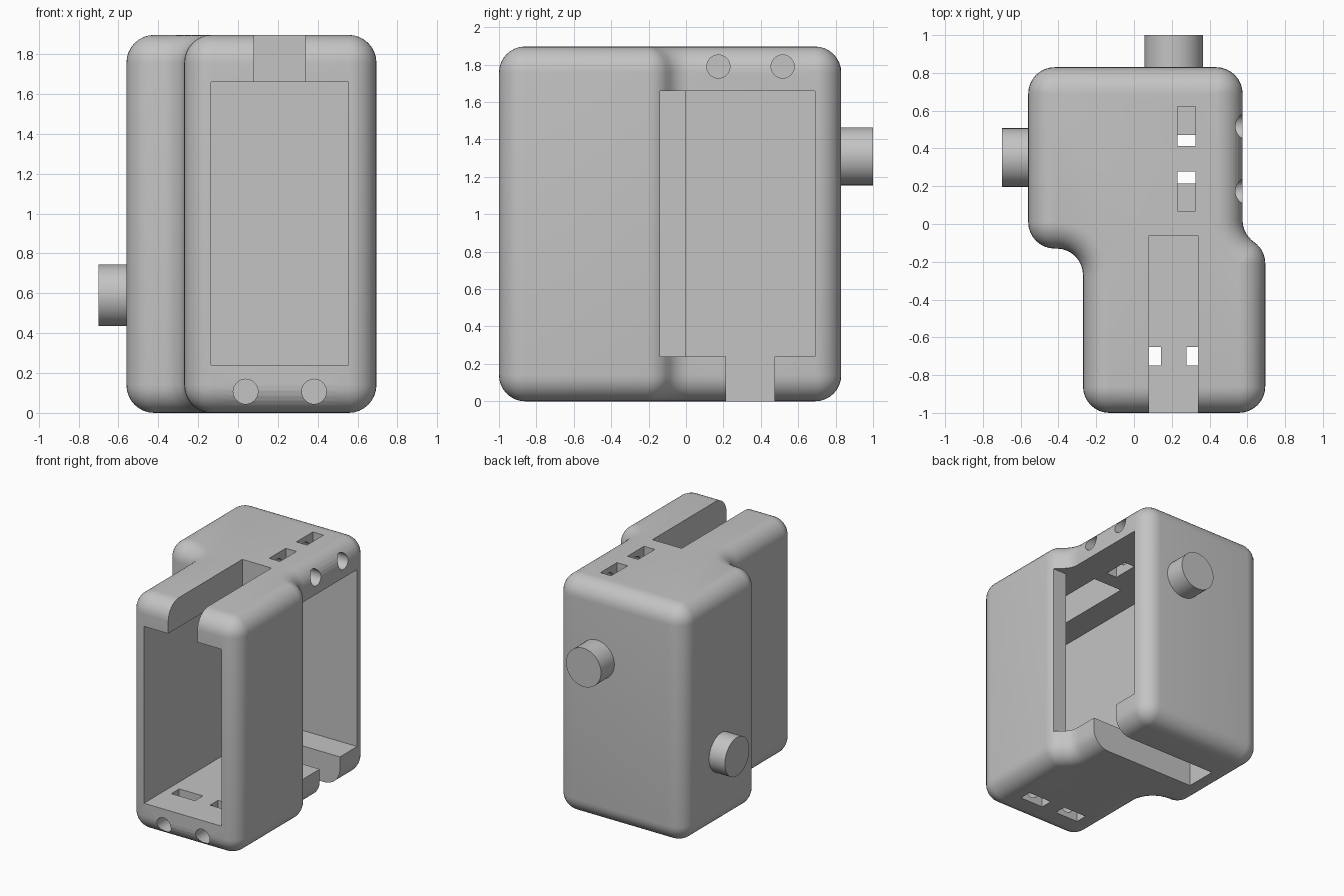
import bpy, bmesh, math
from mathutils import Vector

if "Cube" in bpy.data.objects:
    bpy.data.objects.remove(bpy.data.objects["Cube"], do_unlink=True)

R = 0.14        # edge rounding
H = 1.897       # body height
STEPS = 8

grey = bpy.data.materials.new("plain grey")
grey.use_nodes = True
grey.diffuse_color = (0.55, 0.55, 0.55, 1)
grey.node_tree.nodes["Principled BSDF"].inputs["Base Color"].default_value = grey.diffuse_color


def arc(cx, cy, a0, a1, side=1):
    """Points with outward normals; side -1 makes a hollow corner."""
    out = []
    for i in range(STEPS + 1):
        a = math.radians(a0 + (a1 - a0) * i / STEPS)
        n = Vector((math.cos(a), math.sin(a), 0))
        out.append((Vector((cx, cy, 0)) + n * R * side, n))
    return out


def add_body():
    outline = (arc(-0.13, -0.86, 180, 270) + arc(0.555, -0.86, 270, 360)
               + arc(0.555, -0.21, 0, 55) + arc(0.715, 0.02, 55, 0, -1)
               + arc(0.435, 0.69, 0, 90) + arc(-0.42, 0.69, 90, 180)
               + arc(-0.42, 0.01, 180, 270) + arc(-0.41, -0.27, 270, 180, -1))
    # rounded bottom rim, then rounded top rim
    layers = []
    for i in range(STEPS + 1):
        t = math.pi / 2 * i / STEPS
        layers.append((R * (1 - math.sin(t)), R * (1 - math.cos(t))))
    layers += [(inset, H - z) for inset, z in reversed(layers)]
    bm = bmesh.new()
    rings = [[bm.verts.new(p - n * inset + Vector((0, 0, z))) for p, n in outline]
             for inset, z in layers]
    count = len(outline)
    for low, high in zip(rings, rings[1:]):
        for i in range(count):
            j = (i + 1) % count
            bm.faces.new((low[i], low[j], high[j], high[i]))
    bm.faces.new(list(reversed(rings[0])))
    bm.faces.new(rings[-1])
    bmesh.ops.remove_doubles(bm, verts=bm.verts, dist=0.0005)
    bmesh.ops.recalc_face_normals(bm, faces=bm.faces)
    mesh = bpy.data.meshes.new("body")
    bm.to_mesh(mesh)
    bm.free()
    obj = bpy.data.objects.new("body", mesh)
    bpy.context.collection.objects.link(obj)
    obj.data.materials.append(grey)
    return obj


def box(x, y, z):
    spans = (x, y, z)
    bpy.ops.mesh.primitive_cube_add(size=1, location=[(a + b) / 2 for a, b in spans])
    obj = bpy.context.object
    obj.scale = [b - a for a, b in spans]
    return obj


def rod(center, radius, length, axis):
    turn = (0, math.pi / 2, 0) if axis == "x" else (math.pi / 2, 0, 0)
    bpy.ops.mesh.primitive_cylinder_add(vertices=40, radius=radius, depth=length,
                                        location=center, rotation=turn)
    return bpy.context.object


def smooth(obj):
    bpy.ops.object.select_all(action="DESELECT")
    obj.select_set(True)
    bpy.context.view_layer.objects.active = obj
    bpy.ops.object.shade_smooth_by_angle(angle=math.radians(30))


body = add_body()
inside = (0.24, 1.66)
cutters = [
    # front bay, side bay, and the widened side opening
    box((-0.135, 0.555), (-1.2, 0.05), inside),
    box((-0.37, 0.9), (0, 0.69), inside),
    box((0.5, 0.9), (-0.14, 0.04), inside),
    # open slots in the roof and the floor
    box((0.08, 0.34), (-1.2, -0.06), (1.5, 2.1)),
    box((-0.372, 0.9), (0.215, 0.472), (-0.2, 0.4)),
]
# nut pockets and the screw holes leading to them
for s in (-1, 1):
    fx, sy = 0.21 + s * 0.172, 0.345 + s * 0.172
    cutters += [
        box((fx - 0.105, fx + 0.105), (-0.75, -0.65), (-0.2, 0.4)),
        box((0.23, 0.325), (sy - 0.105, sy + 0.105), (1.5, 2.1)),
        rod((fx, -0.85, 0.107), 0.062, 0.6, "y"),
        rod((0.42, sy, 1.79), 0.062, 0.6, "x"),
    ]

for cutter in cutters:
    cutter.hide_render = True
    mod = body.modifiers.new("cut", "BOOLEAN")
    mod.operation = "DIFFERENCE"
    mod.solver = "EXACT"
    mod.object = cutter
    bpy.context.view_layer.objects.active = body
    bpy.ops.object.modifier_apply(modifier=mod.name)
    bpy.data.objects.remove(cutter, do_unlink=True)
body.data.materials.clear()
body.data.materials.append(grey)
smooth(body)

# round pegs on the back and the right side
for name, center, length, axis in (("back_peg", (0.21, 0.9, 1.31), 0.2, "y"),
                                   ("side_peg", (-0.615, 0.352, 0.59), 0.17, "x")):
    peg = rod(center, 0.155, length, axis)
    peg.name = name
    peg.data.materials.append(grey)
    smooth(peg)
